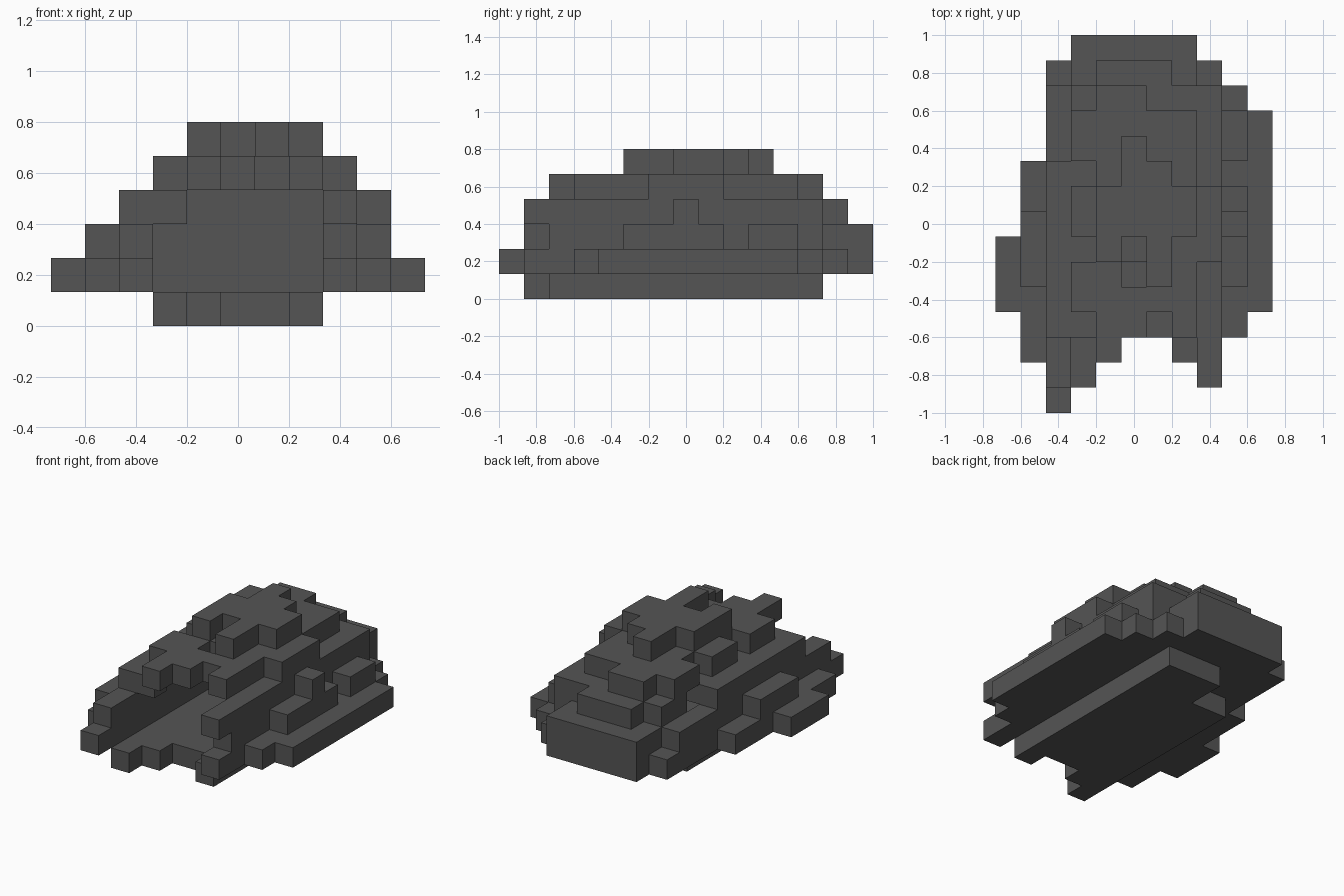
import bpy
import bmesh
from mathutils import Vector

cube = bpy.data.objects.get("Cube")
if cube:
    bpy.data.objects.remove(cube, do_unlink=True)

WIDTH, DEPTH = 11, 15      # size of the block grid
BLOCK = 2 / DEPTH

stone = bpy.data.materials.new("dark_grey_stone")
stone.use_nodes = True
colour = (0.09, 0.09, 0.09, 1)
stone.diffuse_color = colour
shader = next(n for n in stone.node_tree.nodes if n.type == "BSDF_PRINCIPLED")
shader.inputs["Base Color"].default_value = colour
shader.inputs["Roughness"].default_value = 0.9

# Each layer holds rectangles of blocks: x start, x end, y start, y end
parts = {}

# Base slab with a ragged front edge
parts["floor_slab"] = {
    0: [(3, 8, 3, 11), (5, 8, 11, 13), (3, 4, 1, 3), (4, 5, 2, 3), (7, 8, 2, 3)],
}

# Stepped wall on the model's right
parts["right_wall"] = {
    1: [(2, 3, 0, 14), (1, 2, 2, 10), (0, 1, 4, 7)],
    2: [(2, 3, 1, 13), (1, 2, 5, 8)],
    3: [(2, 3, 3, 10), (3, 4, 3, 4), (3, 4, 6, 7), (3, 4, 9, 10)],
}

# Stepped wall on the model's left
parts["left_wall"] = {
    1: [(8, 9, 1, 14), (9, 10, 3, 13), (10, 11, 4, 12)],
    2: [(8, 9, 2, 13), (9, 10, 5, 9), (9, 10, 10, 12)],
    3: [(8, 9, 1, 13), (9, 10, 7, 8)],
}

# Solid back, tapering upward
parts["back_wall"] = {
    1: [(3, 8, 11, 15)],
    2: [(3, 8, 11, 15)],
    3: [(3, 8, 11, 13), (4, 7, 13, 14)],
}

# Roof over the open passage
parts["lower_roof"] = {
    4: [(4, 8, 6, 12), (3, 4, 4, 6), (3, 4, 7, 9), (3, 4, 10, 12), (4, 5, 2, 6),
        (4, 6, 12, 13), (5, 6, 3, 5), (6, 7, 4, 6), (7, 8, 3, 6), (8, 9, 6, 9)],
}
parts["upper_roof"] = {
    5: [(4, 8, 7, 9), (4, 5, 6, 7), (6, 7, 5, 7), (5, 7, 9, 10), (5, 6, 10, 11)],
}


def blocks(layers):
    """All grid blocks filled by a part."""
    return {(x, y, z) for z, rects in layers.items()
            for x0, x1, y0, y1 in rects
            for x in range(x0, x1) for y in range(y0, y1)}


cells = {name: blocks(layers) for name, layers in parts.items()}
filled = set().union(*cells.values())
origin = Vector((WIDTH / 2, DEPTH / 2, 0))


def build(name, own):
    """Make one part, keeping only the faces open to the air."""
    bm = bmesh.new()
    for cell in own:
        centre = Vector(cell) + Vector((0.5, 0.5, 0.5)) - origin
        for axis in range(3):
            for side in (-1, 1):
                near = list(cell)
                near[axis] += side
                if tuple(near) in filled:
                    continue
                n, u = Vector(), Vector()
                n[axis] = side
                u[(axis + 1) % 3] = 1
                v = n.cross(u)
                corners = (-u - v, u - v, u + v, v - u)
                bm.faces.new([bm.verts.new((centre + (n + c) / 2) * BLOCK)
                              for c in corners])
    bmesh.ops.remove_doubles(bm, verts=bm.verts, dist=BLOCK / 100)
    mesh = bpy.data.meshes.new(name)
    bm.to_mesh(mesh)
    bm.free()
    mesh.materials.append(stone)
    obj = bpy.data.objects.new(name, mesh)
    bpy.context.collection.objects.link(obj)


for part_name, own_cells in cells.items():
    build(part_name, own_cells)
